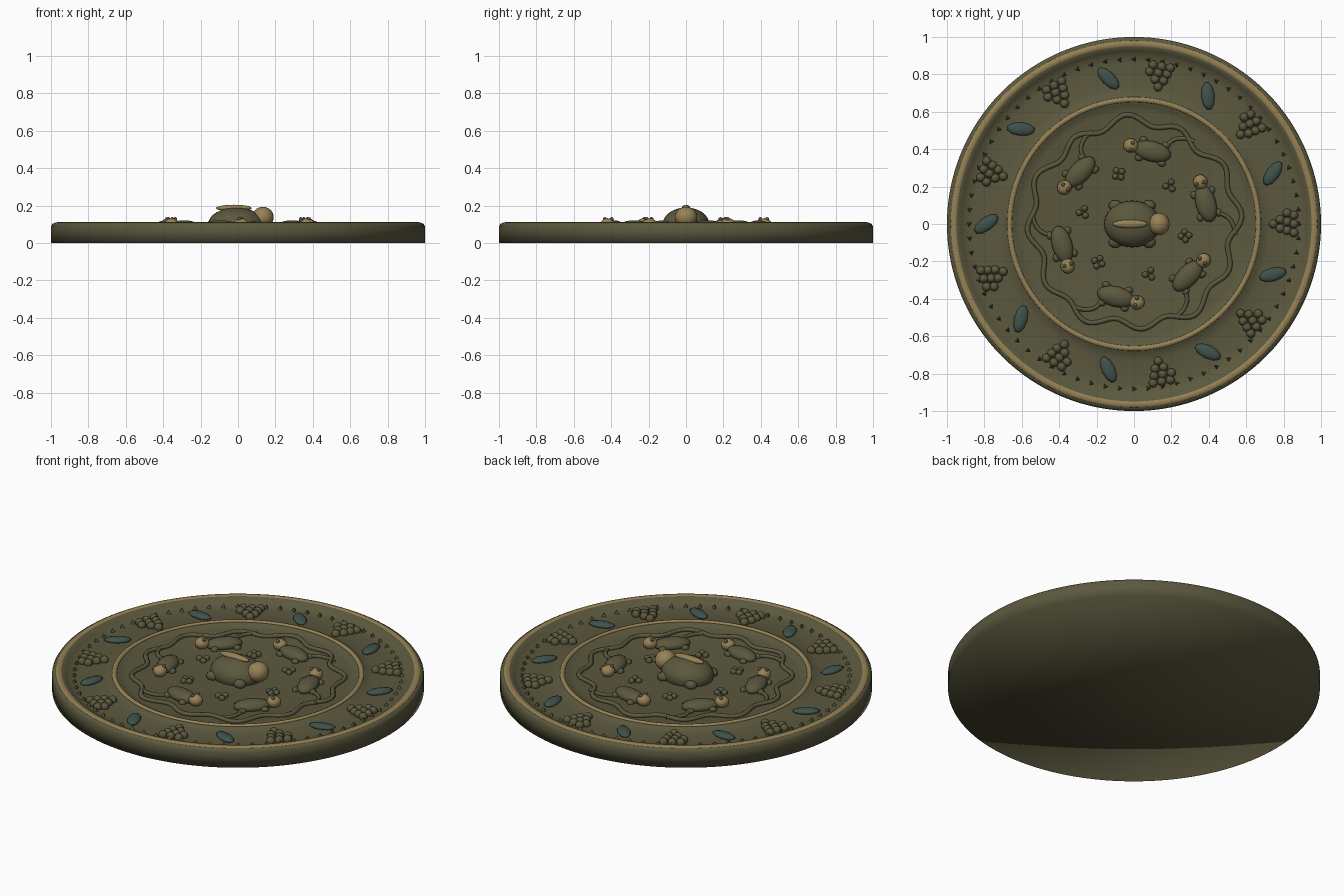
import bpy, bmesh
from math import sin, cos, pi, radians
from mathutils import Matrix, Vector

if "Cube" in bpy.data.objects:
    bpy.data.objects.remove(bpy.data.objects["Cube"])


def material(name, rgb):
    m = bpy.data.materials.new(name)
    m.diffuse_color = (*rgb, 1)
    m.use_nodes = True
    m.node_tree.nodes["Principled BSDF"].inputs["Base Color"].default_value = m.diffuse_color
    return m


bronze = material("bronze", (0.105, 0.098, 0.048))
gold = material("gold", (0.30, 0.22, 0.09))
teal = material("teal", (0.05, 0.085, 0.07))


def finish(name, bm, mat):
    me = bpy.data.meshes.new(name)
    bmesh.ops.recalc_face_normals(bm, faces=bm.faces)
    bm.to_mesh(me)
    bm.free()
    me.materials.append(mat)
    me.shade_smooth()
    ob = bpy.data.objects.new(name, me)
    bpy.context.collection.objects.link(ob)
    return ob


def lathe(name, profile, mat, closed=False, n=128):
    bm = bmesh.new()
    rings = []
    for r, z in profile:
        if r == 0:
            rings.append([bm.verts.new((0, 0, z))] * n)
        else:
            rings.append([bm.verts.new((r * cos(2 * pi * i / n), r * sin(2 * pi * i / n), z)) for i in range(n)])
    pairs = list(zip(rings, rings[1:]))
    if closed:
        pairs.append((rings[-1], rings[0]))
    for a, b in pairs:
        for i in range(n):
            j = (i + 1) % n
            bm.faces.new(list(dict.fromkeys((a[i], a[j], b[j], b[i]))))
    return finish(name, bm, mat)


def blob(bm, frame, pos, size, seg=16, rings=10):
    m = frame @ Matrix.Translation(pos) @ Matrix.Diagonal((*size, 1))
    bmesh.ops.create_uvsphere(bm, u_segments=seg, v_segments=rings, radius=1, matrix=m)


def polar(angle, r, turn=0.0, z=0.0):
    # frame at a polar position, local x pointing along angle + turn
    a = radians(angle)
    return Matrix.Translation((r * cos(a), r * sin(a), z)) @ Matrix.Rotation(a + radians(turn), 4, 'Z')


FLOOR = 0.075

# plate with raised rim, outer band, ridge and inner field
lathe("plate", [(0, 0), (1, 0), (1, 0.09), (0.992, 0.103), (0.975, 0.11), (0.945, 0.11), (0.925, 0.095),
                (0.90, 0.078), (0.86, FLOOR), (0.73, FLOOR), (0.69, 0.085), (0.675, 0.097), (0.655, 0.097),
                (0.635, 0.082), (0.60, FLOOR), (0, FLOOR)], bronze)

# gold bands
lathe("rim_band", [(0.983, 0.104), (0.978, 0.111), (0.95, 0.112), (0.944, 0.104)], gold, True)
lathe("inner_ridge_band", [(0.68, 0.09), (0.677, 0.099), (0.665, 0.104), (0.653, 0.099), (0.65, 0.09)], gold, True)

# saw teeth around the outer band
bm = bmesh.new()
for k in range(72):
    bmesh.ops.create_cone(bm, cap_ends=True, segments=3, radius1=0.018, radius2=0, depth=0.025,
                          matrix=polar(k * 5, 0.882, 0, FLOOR + 0.01))
finish("saw_teeth", bm, bronze).data.shade_flat()

# grape clusters and leaves on the outer band
grapes, leaves = bmesh.new(), bmesh.new()
for k in range(9):
    f = polar(40 * k, 0.81, 0, FLOOR)
    for row, count in enumerate((3, 3, 2, 1)):
        for i in range(count):
            y = (i - (count - 1) / 2) * 0.047 + (0.012 if row == 1 else 0)
            x = 0.045 - row * 0.037
            blob(grapes, f, (x, y, 0.008), (0.024, 0.024, 0.024), 12, 8)
    blob(leaves, polar(40 * k + 20, 0.79, 35, FLOOR), (0, 0, 0.008), (0.076, 0.036, 0.016), 10, 6)
finish("grape_clusters", grapes, bronze)
finish("leaves", leaves, teal)

# six beasts running round the inner field
bodies, heads = bmesh.new(), bmesh.new()
for k in range(6):
    f = polar(60 * k + 16, 0.40, 90, FLOOR)
    blob(bodies, f, (0, 0, 0.012), (0.103, 0.055, 0.035))
    for sx in (-0.065, 0.06):
        for sy in (-1, 1):
            blob(bodies, f, (sx, sy * 0.05, 0.004), (0.022, 0.018, 0.017), 10, 6)
    blob(heads, f, (0.118, -0.003, 0.025), (0.04, 0.038, 0.033))
    for sy in (-1, 1):
        blob(bodies, f, (0.112, sy * 0.019, 0.053), (0.011, 0.011, 0.011), 8, 6)
finish("beast_bodies", bodies, bronze)
finish("beast_heads", heads, gold)

# small berry clusters among the beasts
bm = bmesh.new()
for k, count in enumerate((3, 4, 3, 4, 3, 4)):
    f = polar(60 * k + 47, 0.28, 20, FLOOR)
    for i in range(count):
        a = 2 * pi * i / count
        blob(bm, f, (0.022 * cos(a), 0.022 * sin(a), 0.006), (0.018, 0.018, 0.018), 10, 7)
finish("berries", bm, bronze)


def tube(name, paths, radius):
    cu = bpy.data.curves.new(name + "_path", 'CURVE')
    cu.dimensions = '3D'
    cu.bevel_depth = radius
    cu.bevel_resolution = 2
    for pts, cyclic in paths:
        s = cu.splines.new('POLY')
        s.points.add(len(pts) - 1)
        for p, c in zip(s.points, pts):
            p.co = (*c, 1)
        s.use_cyclic_u = cyclic
    ob = bpy.data.objects.new(name + "_path", cu)
    me = bpy.data.meshes.new_from_object(ob)
    bpy.data.objects.remove(ob)
    bm = bmesh.new()
    bm.from_mesh(me)
    finish(name, bm, bronze)


# wavy vine ring with six curling tendrils
def vine_point(deg, r):
    return (r * cos(radians(deg)), r * sin(radians(deg)), FLOOR + 0.006)


ring = [vine_point(2 * i, 0.548 + 0.026 * cos(radians(24 * i - 48)) + 0.012 * sin(radians(10 * i)))
        for i in range(180)]
tube("vine", [(ring, True)], 0.013)
curls = []
for k in range(6):
    curls.append(([vine_point(60 * k - 6 + 13 * t + 5 * sin(pi * t), 0.545 - 0.16 * t ** 1.5)
                   for t in (i / 10 for i in range(11))], False))
tube("tendrils", curls, 0.011)

# central crouching animal knob
I = Matrix.Identity(4)
bm = bmesh.new()
blob(bm, I, (-0.01, 0, 0.10), (0.15, 0.125, 0.09), 24, 16)
for sx in (-0.1, 0.08):
    for sy in (-1, 1):
        blob(bm, I, (sx, sy * 0.098, 0.09), (0.036, 0.03, 0.026), 12, 8)
finish("knob_body", bm, bronze)
bm = bmesh.new()
blob(bm, I, (0.133, 0, 0.138), (0.058, 0.06, 0.056), 20, 12)
finish("knob_head", bm, gold)
bm = bmesh.new()
blob(bm, I, (-0.022, 0, 0.187), (0.096, 0.023, 0.018), 16, 10)
finish("knob_crest", bm, gold)
